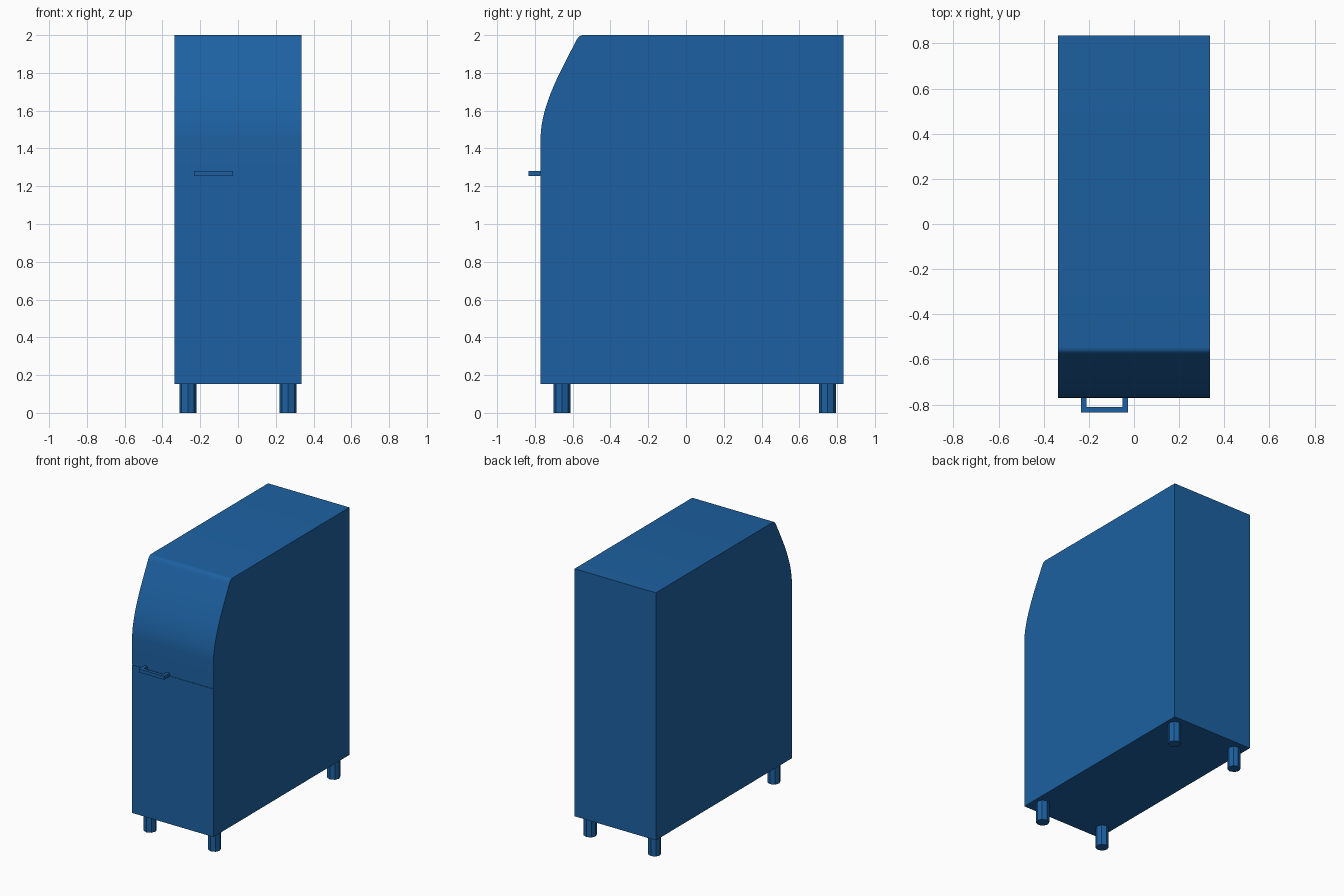
import bpy, bmesh, math
from mathutils import Vector
from mathutils.geometry import interpolate_bezier

if "Cube" in bpy.data.objects:
    bpy.data.objects.remove(bpy.data.objects["Cube"])

blue = bpy.data.materials.new("blue_paint")
blue.diffuse_color = (0.012, 0.12, 0.36, 1)
blue.use_nodes = True
blue.node_tree.nodes["Principled BSDF"].inputs["Base Color"].default_value = blue.diffuse_color


def make_object(name, bm):
    bmesh.ops.recalc_face_normals(bm, faces=bm.faces)
    mesh = bpy.data.meshes.new(name)
    bm.to_mesh(mesh)
    bm.free()
    mesh.materials.append(blue)
    obj = bpy.data.objects.new(name, mesh)
    bpy.context.collection.objects.link(obj)
    return obj


def extrude_profile(name, points, direction):
    bm = bmesh.new()
    face = bm.faces.new([bm.verts.new(p) for p in points])
    ext = bmesh.ops.extrude_face_region(bm, geom=[face])
    moved = [v for v in ext["geom"] if isinstance(v, bmesh.types.BMVert)]
    bmesh.ops.translate(bm, verts=moved, vec=direction)
    return make_object(name, bm)


# Cabinet body: side profile with a curved upper front and a hairline drawer seam
HALF_W, FRONT, BACK, BOTTOM, TOP = 0.336, -0.77, 0.835, 0.152, 2.0
SEAM_Z, SEAM = 1.258, 0.003


def bezier(a, b, c, d, count):
    return [(p.x, p.y) for p in
            interpolate_bezier(*(Vector((*q, 0)) for q in (a, b, c, d)), count)]


profile = [(BACK, TOP), (BACK, BOTTOM), (FRONT, BOTTOM),
           (FRONT, SEAM_Z - SEAM / 2), (FRONT + SEAM, SEAM_Z - SEAM / 2),
           (FRONT + SEAM, SEAM_Z + SEAM / 2), (FRONT, SEAM_Z + SEAM / 2)]
profile += bezier((FRONT, 1.45), (FRONT, 1.62), (-0.67, 1.80), (-0.585, 1.963), 16)
profile += bezier((-0.585, 1.963), (-0.574, 1.984), (-0.567, TOP), (-0.545, TOP), 6)[1:]
body = extrude_profile("cabinet_body", [(-HALF_W, y, z) for y, z in profile],
                       (2 * HALF_W, 0, 0))
bpy.context.view_layer.objects.active = body
body.select_set(True)
bpy.ops.object.shade_smooth_by_angle(angle=math.radians(30))
body.select_set(False)

# Drawer handle: U-shaped bar
X0, X1, TIP, T = -0.234, -0.026, -0.835, 0.024
handle = [(X0, FRONT), (X0, TIP), (X1, TIP), (X1, FRONT),
          (X1 - T, FRONT), (X1 - T, TIP + T), (X0 + T, TIP + T), (X0 + T, FRONT)]
extrude_profile("drawer_handle", [(x, y, 1.254) for x, y in handle], (0, 0, 0.026))

# Four octagonal legs
for end, y in (("front", -0.657), ("back", 0.75)):
    for side, x in (("left", -0.266), ("right", 0.266)):
        bm = bmesh.new()
        bmesh.ops.create_cone(bm, cap_ends=True, segments=8,
                              radius1=0.045, radius2=0.045, depth=BOTTOM)
        bmesh.ops.translate(bm, verts=bm.verts, vec=(x, y, BOTTOM / 2))
        make_object(f"{end}_{side}_leg", bm)
